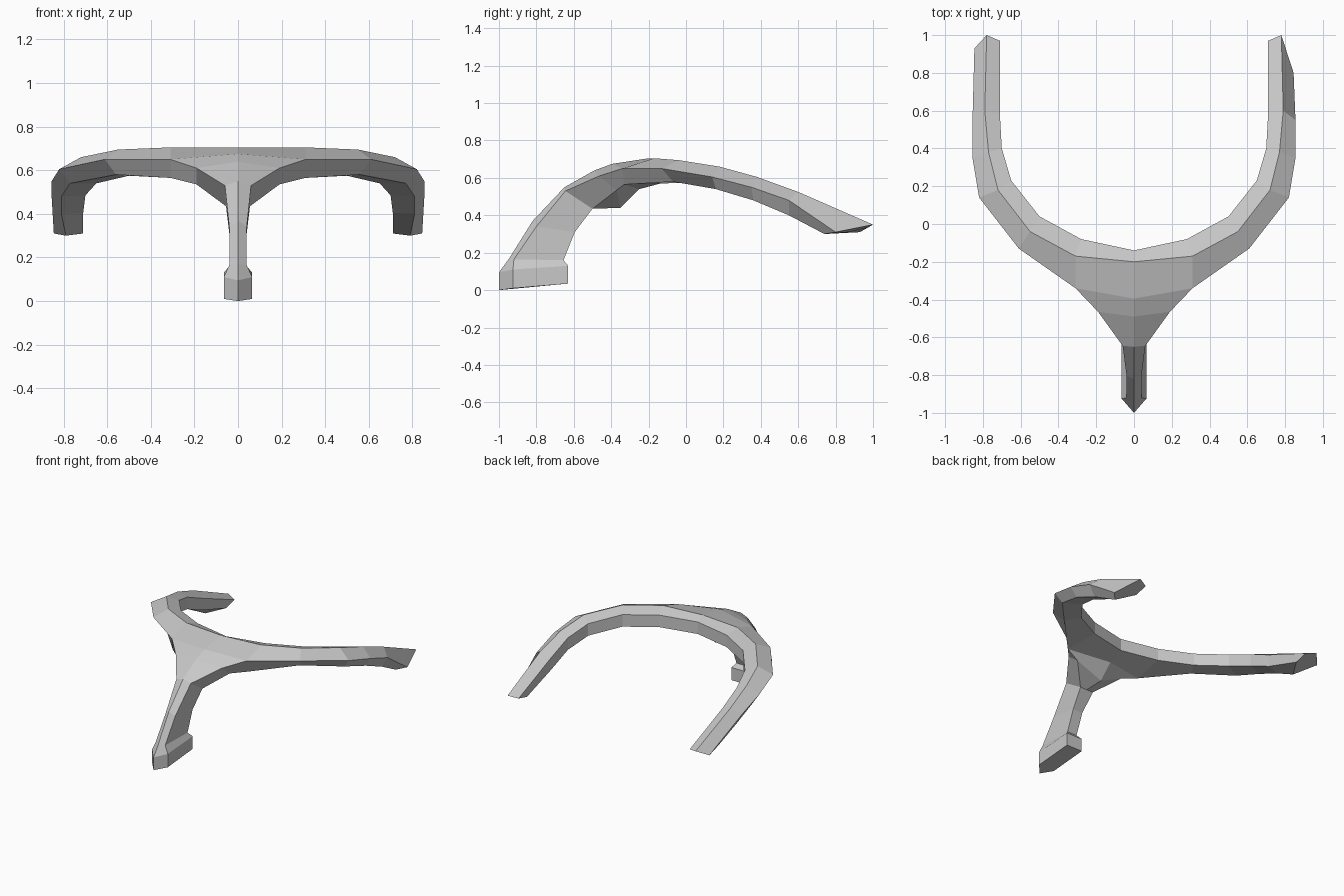
import bpy
import bmesh

cube = bpy.data.objects.get("Cube")
if cube:
    bpy.data.objects.remove(cube, do_unlink=True)


def flat_material(name, value):
    mat = bpy.data.materials.new(name)
    mat.use_nodes = True
    colour = (value, value, value, 1.0)
    mat.diffuse_color = colour
    mat.node_tree.nodes["Principled BSDF"].inputs["Base Color"].default_value = colour
    return mat


# Curved arm stations: inner rim (x, y), ridge, outer rim, outer lower edge
ARM = [
    ((0, -.14), (0, -.2, .705), (0, -.395, .675), (0, -.25, .54)),
    ((.28, -.08), (.31, -.17, .705), (.31, -.34, .65), (.31, -.33, .565)),
    ((.5, .04), (.55, -.04, .695), (.61, -.13, .65), (.56, -.07, .58)),
    ((.65, .23), (.72, .18, .66), (.82, .14, .605), (.77, .16, .54)),
    ((.7, .4), (.77, .38, .605), (.855, .35, .55), (.81, .36, .48)),
    ((.71, .58), (.79, .6, .525), (.855, .55, .48), (.81, .55, .4)),
    ((.71, .97), (.78, 1, .35), (.845, .8, .31), (.79, .74, .3)),
]

# Stem stations from the foot up: front ridge (y, z), front side, back side
STEM = [
    ((-1, 0), (.065, -.925, .01), (.065, -.63, .035)),
    ((-1, .095), (.065, -.925, .11), (.065, -.63, .13)),
    ((-.945, .17), (.04, -.92, .165), (.04, -.655, .16)),
    ((-.82, .37), (.04, -.8, .34), (.04, -.595, .31)),
    ((-.65, .55), (.06, -.645, .53), (.055, -.5, .435)),
    ((-.49, .64), (.19, -.465, .61), (.19, -.37, .535)),
]


def arm_section(station, is_tip, side):
    inner, ridge, outer, low = station
    x, y = inner
    rim = (x, y, ridge[2] - .03)
    if is_tip:
        rim = (x, y, ridge[2] - .015)
        under = (x, y - .1, low[2] + .01)
        if side < 0:  # the right-hand tip is cut a little longer
            outer = (outer[0], .93, outer[2])
    else:
        under = (x, y, ridge[2] - .12)
    return [ridge, outer, low, under, rim]


def stem_section(station, is_top):
    front, front_side, back_side = station
    back = (0, -.35, .44) if is_top else (0, back_side[1], back_side[2])
    return [(0, *front), front_side, back_side, back]


def build_half(bm, side):
    def verts(points):
        return [bm.verts.new((side * x, y, z)) for x, y, z in points]

    last = len(ARM) - 1
    arm = [verts(arm_section(s, i == last, side)) for i, s in enumerate(ARM)]
    stem = [verts(stem_section(s, s is STEM[-1])) for s in STEM]

    # Arm skin, left open at the front centre where the stem joins
    for i, (a, b) in enumerate(zip(arm, arm[1:])):
        for j in range(5):
            if i == 0 and j == 1:
                continue
            k = (j + 1) % 5
            bm.faces.new((a[j], b[j], b[k], a[k]))
    bm.faces.new(arm[-1])

    # Stem skin and sole
    for a, b in zip(stem, stem[1:]):
        for j in range(3):
            bm.faces.new((a[j], b[j], b[j + 1], a[j + 1]))
    bm.faces.new(stem[0])

    # Shoulder joining the stem to the arm
    front, front_side, back_side, back = stem[-1]
    centre, flank = arm[0], arm[1]
    bm.faces.new((front, front_side, flank[1], centre[1]))
    bm.faces.new((front_side, back_side, flank[2], flank[1]))
    bm.faces.new((back_side, back, centre[2], flank[2]))


# Forked frame: both halves welded along the middle
bm = bmesh.new()
for side in (1, -1):
    build_half(bm, side)
bmesh.ops.remove_doubles(bm, verts=bm.verts[:], dist=.0005)
bmesh.ops.recalc_face_normals(bm, faces=bm.faces[:])
mesh = bpy.data.meshes.new("forked_frame")
bm.to_mesh(mesh)
bm.free()
mesh.materials.append(flat_material("light_grey", .58))
frame = bpy.data.objects.new("forked_frame", mesh)
bpy.context.collection.objects.link(frame)
